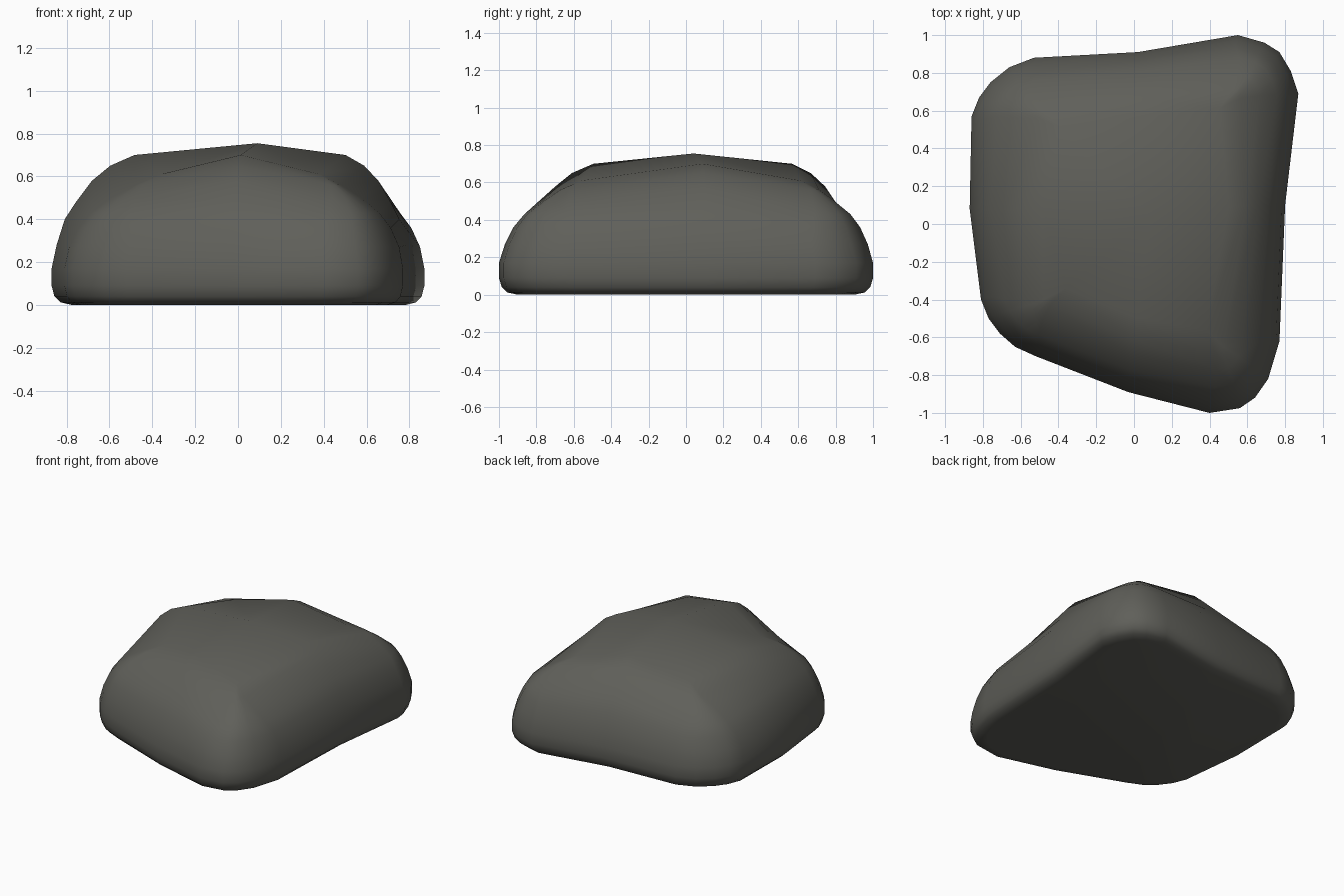
import bpy, bmesh
from mathutils import Vector

if "Cube" in bpy.data.objects:
    bpy.data.objects.remove(bpy.data.objects["Cube"])

# Plan outline: each side's mid point followed by the next corner's five-point arc
plan = [
    ((-0.87, 0.08), [(-0.86, .57), (-0.82, .67), (-0.76, .75), (-0.66, .83), (-0.53, .88)]),
    ((0.02, 0.91), [(.55, 1.0), (.69, .96), (.77, .91), (.83, .81), (.87, .69)]),
    ((0.80, 0.10), [(.77, -.62), (.71, -.82), (.64, -.92), (.56, -.975), (.40, -1.0)]),
    ((-0.03, -0.89), [(-.52, -.70), (-.63, -.65), (-.71, -.58), (-.77, -.50), (-.81, -.40)]),
]

# Levels: side scale, side z, corner scale x, corner scale y, corner z, arc collapse
levels = [
    (.89, 0, .90, .90, 0, 0), (.95, .012, .955, .955, .012, 0),
    (.985, .04, .985, .985, .04, 0), (1, .09, 1, 1, .09, 0),
    (1, .17, 1, 1, .17, 0), (.975, .28, .975, .97, .27, 0),
    (.935, .40, .935, .935, .36, .1), (.88, .48, .89, .895, .43, .3),
    (.80, .58, .80, .82, .50, .55), (.71, .65, .69, .745, .56, .8),
    (.59, .70, .55, .64, .61, 1),
]

bm = bmesh.new()
rings = []
for s, zm, cx, cy, zc, t in levels:
    shift = max(0, 1 - s) / 0.41 * 0.03 if zm > 0.17 else 0
    ring = []
    for mid, arc in plan:
        ring.append(bm.verts.new((mid[0] * s + shift, mid[1] * s + shift, zm)))
        c = Vector(arc[2])
        pts = [Vector(p).lerp(c, t) for p in arc]
        ring += [bm.verts.new((p.x * cx + shift, p.y * cy + shift, zc)) for p in pts]
    rings.append(ring)

# Skin between the rings, flat underside, low peaked top
n = len(rings[0])
for a, b in zip(rings, rings[1:]):
    for i in range(n):
        j = (i + 1) % n
        bm.faces.new((a[i], a[j], b[j], b[i]))
bm.faces.new(rings[0])
peak = bm.verts.new((0.09, 0.04, 0.755))
for i in range(n):
    bm.faces.new((rings[-1][i], rings[-1][(i + 1) % n], peak))
bmesh.ops.remove_doubles(bm, verts=bm.verts[:], dist=0.0005)
bmesh.ops.recalc_face_normals(bm, faces=bm.faces[:])
for f in bm.faces:
    f.smooth = True

mesh = bpy.data.meshes.new("boulder")
bm.to_mesh(mesh)
bm.free()
rock = bpy.data.objects.new("boulder", mesh)
bpy.context.collection.objects.link(rock)

# Dark warm grey stone
stone = bpy.data.materials.new("dark grey stone")
stone.diffuse_color = (0.115, 0.115, 0.101, 1)
stone.use_nodes = True
stone.node_tree.nodes["Principled BSDF"].inputs["Base Color"].default_value = stone.diffuse_color
mesh.materials.append(stone)
